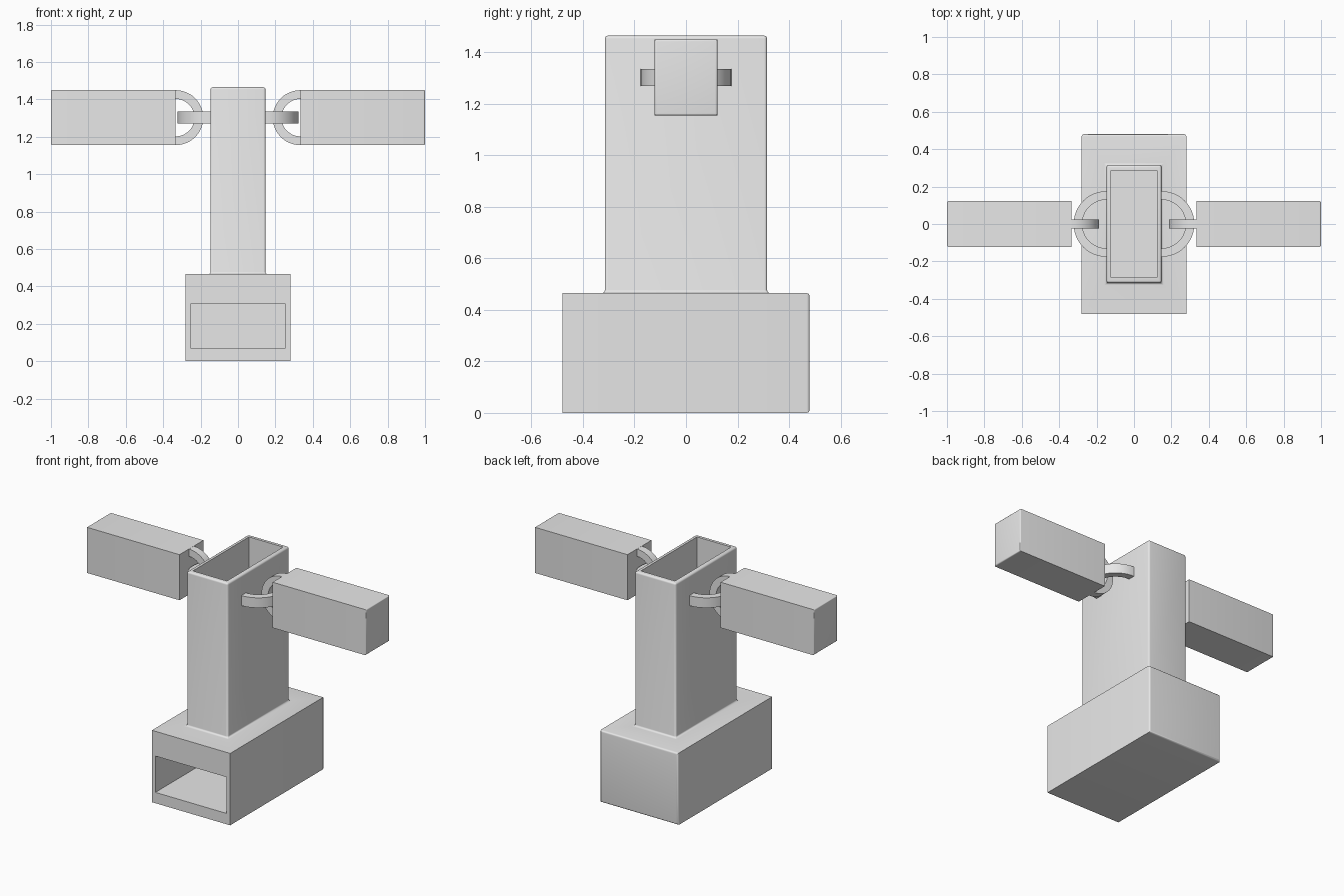
import bpy, bmesh, math

default = bpy.data.objects.get("Cube")
if default:
    bpy.data.objects.remove(default, do_unlink=True)

grey = bpy.data.materials.new("light_grey")
grey.use_nodes = True
grey.diffuse_color = (0.8, 0.8, 0.8, 1)
grey.node_tree.nodes["Principled BSDF"].inputs["Base Color"].default_value = (0.8, 0.8, 0.8, 1)


def add_object(name, bm):
    bmesh.ops.recalc_face_normals(bm, faces=bm.faces)
    mesh = bpy.data.meshes.new(name)
    bm.to_mesh(mesh)
    bm.free()
    mesh.materials.append(grey)
    obj = bpy.data.objects.new(name, mesh)
    bpy.context.collection.objects.link(obj)
    return obj


def smooth(obj):
    bpy.ops.object.select_all(action="DESELECT")
    obj.select_set(True)
    bpy.context.view_layer.objects.active = obj
    bpy.ops.object.shade_smooth_by_angle(angle=math.radians(35))


def box(x0, x1, y0, y1, z0, z1):
    bm = bmesh.new()
    bmesh.ops.create_cube(bm, size=1)
    for v in bm.verts:
        v.co = (x1 if v.co.x > 0 else x0, y1 if v.co.y > 0 else y0, z1 if v.co.z > 0 else z0)
    return bm


def bevel_where(bm, rule, width):
    edges = [e for e in bm.edges if rule(e)]
    bmesh.ops.bevel(bm, geom=edges, offset=width, segments=4, profile=0.5, affect="EDGES")


def cut(target, name, bounds):
    cutter = add_object(name, box(*bounds))
    cutter.hide_render = True
    mod = target.modifiers.new(name, "BOOLEAN")
    mod.operation, mod.solver, mod.object = "DIFFERENCE", "EXACT", cutter
    bpy.context.view_layer.objects.active = target
    bpy.ops.object.modifier_apply(modifier=mod.name)
    bpy.data.objects.remove(cutter, do_unlink=True)


# Base with the tower drawn up out of its top face
BASE_TOP, TOWER_TOP = 0.465, 1.465
bm = box(-0.28, 0.28, -0.48, 0.48, 0, BASE_TOP)
top = max(bm.faces, key=lambda f: f.calc_center_median().z)
bmesh.ops.inset_region(bm, faces=[top], thickness=0.1)
for v in top.verts:
    v.co.x = math.copysign(0.147, v.co.x)
    v.co.y = math.copysign(0.315, v.co.y)
cap = bmesh.ops.extrude_face_region(bm, geom=[top])["geom"]
for v in [g for g in cap if isinstance(g, bmesh.types.BMVert)]:
    v.co.z = TOWER_TOP
if top.is_valid:
    bmesh.ops.delete(bm, geom=[top], context="FACES_ONLY")


def rounded_edge(e):
    on_tower = all(abs(v.co.x) < 0.2 for v in e.verts)
    on_back = all(v.co.y > 0.47 for v in e.verts)
    return on_tower or on_back


bevel_where(bm, rounded_edge, 0.012)
body = add_object("base_and_tower", bm)

# Front opening and the open shaft that drops into it
cut(body, "front_opening", (-0.255, 0.255, -0.6, 0.455, 0.07, 0.305))
cut(body, "tower_shaft", (-0.122, 0.122, -0.287, 0.287, 0.2, 1.6))
smooth(body)


def half_ring(name, outer, inner, thick, centre, side, upright):
    """Flat half ring bulging toward +x or -x."""
    bm = bmesh.new()
    steps, rows = 24, []
    for i in range(steps + 1):
        a = math.pi * (i / steps - 0.5)
        row = []
        for r, h in ((outer, -1), (outer, 1), (inner, 1), (inner, -1)):
            x, w, t = side * r * math.cos(a), r * math.sin(a), h * thick / 2
            y, z = (t, w) if upright else (w, t)
            row.append(bm.verts.new((centre[0] + x, centre[1] + y, centre[2] + z)))
        rows.append(row)
    for a, b in zip(rows, rows[1:]):
        for k in range(4):
            n = (k + 1) % 4
            bm.faces.new((a[k], a[n], b[n], b[k]))
    bm.faces.new(rows[0])
    bm.faces.new(rows[-1])
    smooth(add_object(name, bm))


# Arms linked to the tower by interlocking half rings
for label, s in (("left", 1), ("right", -1)):
    x0, x1 = sorted((s * 0.333, s))
    bm = box(x0, x1, -0.122, 0.122, 1.155, 1.45)
    bevel_where(bm, lambda e: all(abs(v.co.x) > 0.9 for v in e.verts), 0.008)
    smooth(add_object(label + "_arm", bm))
    half_ring(label + "_arm_ring", 0.147, 0.1, 0.05, (s * 0.333, 0, 1.302), s * -1, True)
    half_ring(label + "_tower_ring", 0.176, 0.13, 0.065, (s * 0.147, 0, 1.302), s, False)
